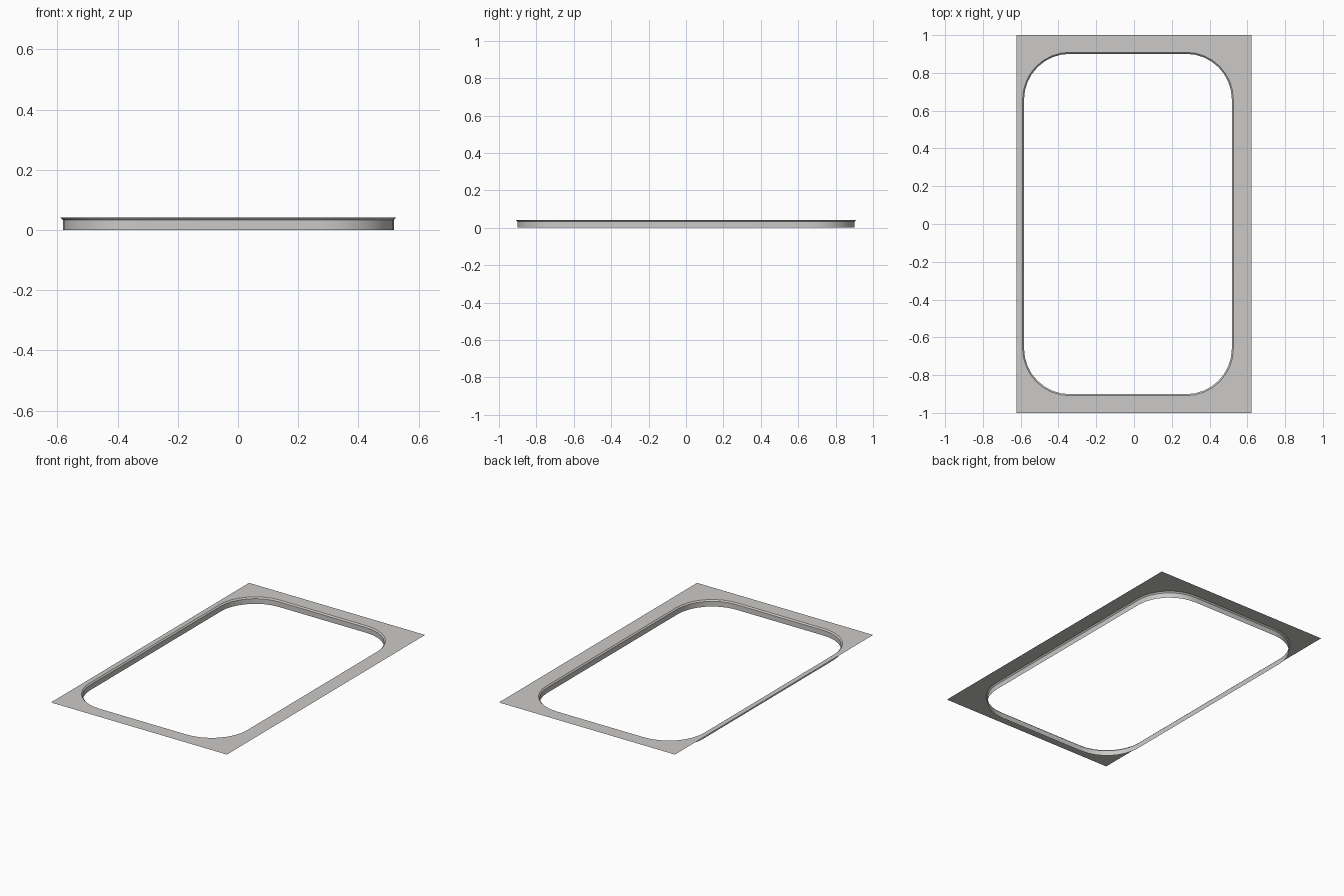
import bpy, bmesh, math

if "Cube" in bpy.data.objects:
    bpy.data.objects.remove(bpy.data.objects["Cube"])

HX, HY, TOP = 0.622, 1.0, 0.041      # plate half sizes and height
CX, WX, WY, R = -0.032, 0.558, 0.909, 0.25  # opening centre, half sizes, radius
SEG = 8                              # segments per rounded corner
SIGNS = [(1, 1), (-1, 1), (-1, -1), (1, -1)]

grey = bpy.data.materials.new("light_grey")
grey.diffuse_color = (0.60, 0.59, 0.575, 1)
grey.use_nodes = True
grey.node_tree.nodes["Principled BSDF"].inputs["Base Color"].default_value = grey.diffuse_color


def opening(inset, z):
    """Rounded rectangle outline, counter-clockwise, four corners in turn."""
    r, pts = R - inset, []
    for q, (sx, sy) in enumerate(SIGNS):
        for i in range(SEG + 1):
            a = (q + i / SEG) * math.pi / 2
            pts.append((CX + sx * (WX - R) + r * math.cos(a),
                        sy * (WY - R) + r * math.sin(a), z))
    return pts


def finish(bm, name, smooth):
    me = bpy.data.meshes.new(name)
    bm.to_mesh(me)
    bm.free()
    me.materials.append(grey)
    ob = bpy.data.objects.new(name, me)
    bpy.context.collection.objects.link(ob)
    if smooth:
        bpy.context.view_layer.objects.active = ob
        ob.select_set(True)
        bpy.ops.object.shade_smooth_by_angle(angle=math.radians(30))
        ob.select_set(False)


# Flat plate: a fan at each corner, one quad along each side
bm = bmesh.new()
hole = [bm.verts.new(p) for p in opening(0, TOP)]
corner = [bm.verts.new((sx * HX, sy * HY, TOP)) for sx, sy in SIGNS]
n = SEG + 1
for q in range(4):
    for i in range(SEG):
        bm.faces.new((corner[q], hole[q * n + i + 1], hole[q * n + i]))
    nxt = (q + 1) % 4
    bm.faces.new((corner[q], corner[nxt], hole[nxt * n], hole[q * n + SEG]))
finish(bm, "flat_plate", False)

# Rim of the opening: sloped lip, then a thin upright wall down to the base
bm = bmesh.new()
rings = [[bm.verts.new(p) for p in opening(d, z)]
         for d, z in ((0, TOP), (0.008, 0.033), (0.008, 0.0))]
for up, low in zip(rings, rings[1:]):
    for i in range(len(up)):
        j = (i + 1) % len(up)
        bm.faces.new((up[i], up[j], low[j], low[i]))
finish(bm, "opening_rim", True)
